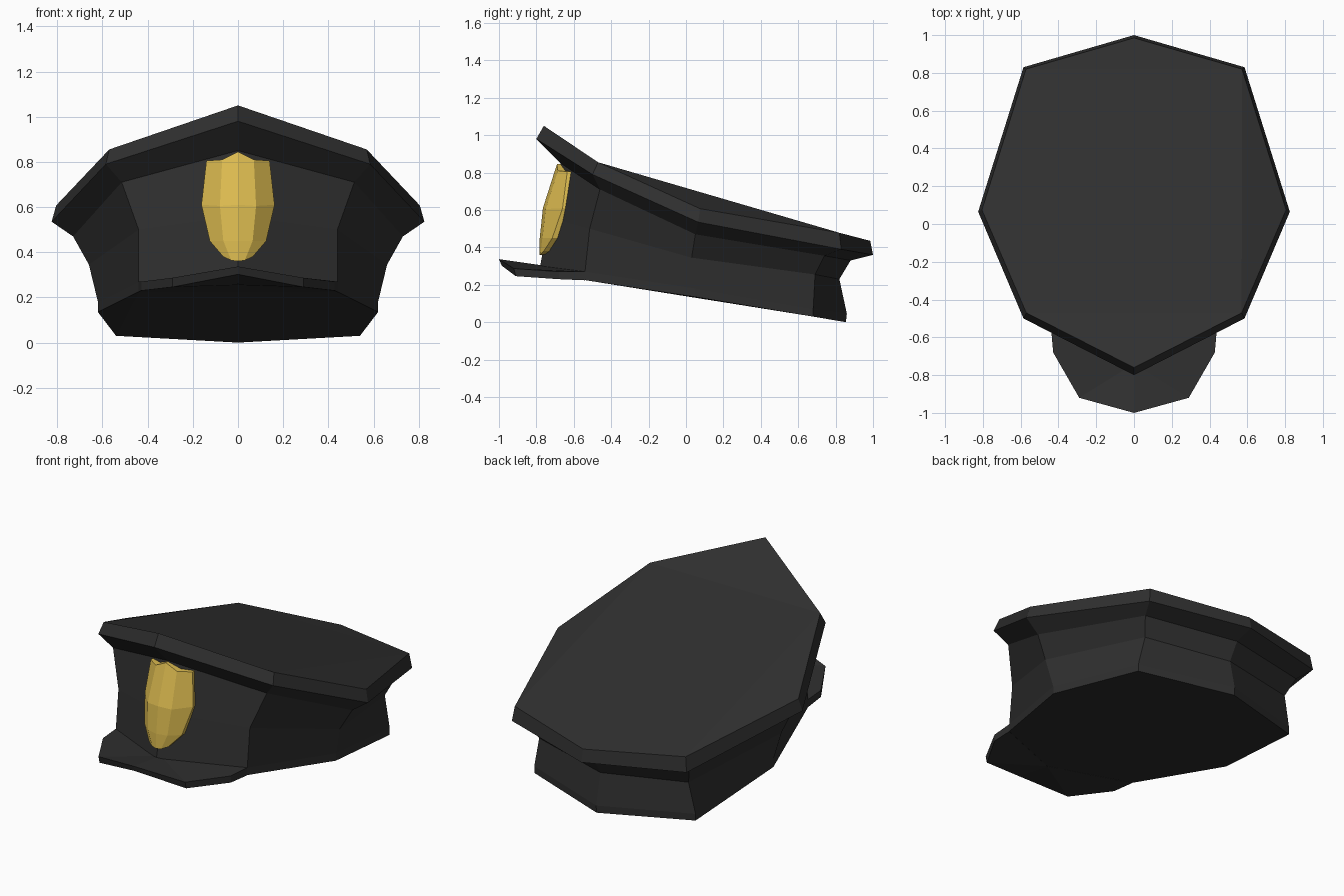
import bpy, bmesh

if "Cube" in bpy.data.objects:
    bpy.data.objects.remove(bpy.data.objects["Cube"])


def material(name, rgb):
    m = bpy.data.materials.new(name)
    m.diffuse_color = (*rgb, 1)
    m.use_nodes = True
    m.node_tree.nodes["Principled BSDF"].inputs["Base Color"].default_value = m.diffuse_color
    return m


BLACK = material("black cloth", (0.029, 0.029, 0.029))
GOLD = material("gold metal", (0.72, 0.50, 0.08))


def finish(name, bm, mat):
    bmesh.ops.recalc_face_normals(bm, faces=bm.faces)
    me = bpy.data.meshes.new(name)
    bm.to_mesh(me)
    bm.free()
    me.materials.append(mat)
    ob = bpy.data.objects.new(name, me)
    bpy.context.collection.objects.link(ob)
    return ob


def ring(bm, half):
    """Closed ring from a half outline (front centre -> side -> back centre)."""
    pts = half + [(-x, y, z) for x, y, z in half[-2:0:-1]]
    return [bm.verts.new(p) for p in pts]


def bridge(bm, a, b):
    n = len(a)
    for i in range(n):
        j = (i + 1) % n
        bm.faces.new((a[i], a[j], b[j], b[i]))


# Cap body: stacked eight-sided rings, bottom to top
rings = [
    [(0, -.77, .26), (.44, -.54, .225), (.62, .05, .135), (.54, .68, .03), (0, .855, 0)],
    [(0, -.78, .30), (.44, -.54, .27), (.62, .05, .18), (.54, .68, .07), (0, .86, .045)],
    [(0, -.73, .56), (.44, -.515, .50), (.66, .03, .345), (.50, .69, .255), (0, .82, .23)],
    [(0, -.67, .85), (.515, -.46, .71), (.73, .05, .47), (.54, .74, .355), (0, .88, .33)],
    [(0, -.80, .98), (.585, -.50, .79), (.825, .065, .535), (.585, .83, .39), (0, 1, .36)],
    [(0, -.76, 1.05), (.57, -.47, .855), (.805, .075, .607), (.572, .82, .478), (0, .985, .435)],
]
bm = bmesh.new()
loops = [ring(bm, r) for r in rings]
for a, b in zip(loops, loops[1:]):
    bridge(bm, a, b)
for cap in (loops[0], loops[-1]):
    for ids in ((0, 1, 7), (1, 2, 3), (1, 3, 5, 7), (5, 6, 7), (3, 4, 5)):
        bm.faces.new([cap[i] for i in ids])
finish("cap_body", bm, BLACK)

# Visor: arched plate, top and bottom outlines
bm = bmesh.new()
top = ring(bm, [(0, -1, .337), (.29, -.92, .287), (.428, -.68, .27), (.44, -.54, .27), (0, -.74, .30)])
bot = ring(bm, [(0, -.985, .302), (.29, -.91, .246), (.428, -.68, .23), (.44, -.54, .224), (0, -.74, .255)])
bridge(bm, top, bot)
for r in (top, bot):
    for ids in ((0, 1, 4), (1, 2, 3, 4), (7, 0, 4), (4, 5, 6, 7)):
        bm.faces.new([r[i] for i in ids])
finish("visor", bm, BLACK)

# Badge: faceted shield grid with thickness
rows = [
    [(0, -.69, .845), (.07, -.685, .81), (.14, -.635, .805)],
    [(0, -.765, .61), (.08, -.75, .605), (.162, -.66, .61)],
    [(0, -.782, .45), (.065, -.768, .45), (.125, -.715, .45)],
    [(0, -.782, .36), (.03, -.778, .364), (.065, -.76, .38)],
]
bm = bmesh.new()
grid = [[bm.verts.new(p) for p in [(-x, y, z) for x, y, z in r[:0:-1]] + r] for r in rows]
for a, b in zip(grid, grid[1:]):
    for i in range(4):
        bm.faces.new((a[i], a[i + 1], b[i + 1], b[i]))
ext = bmesh.ops.extrude_face_region(bm, geom=bm.faces[:], use_keep_orig=True)
for v in ext["geom"]:
    if isinstance(v, bmesh.types.BMVert):
        v.co.y += .06
finish("badge", bm, GOLD)
